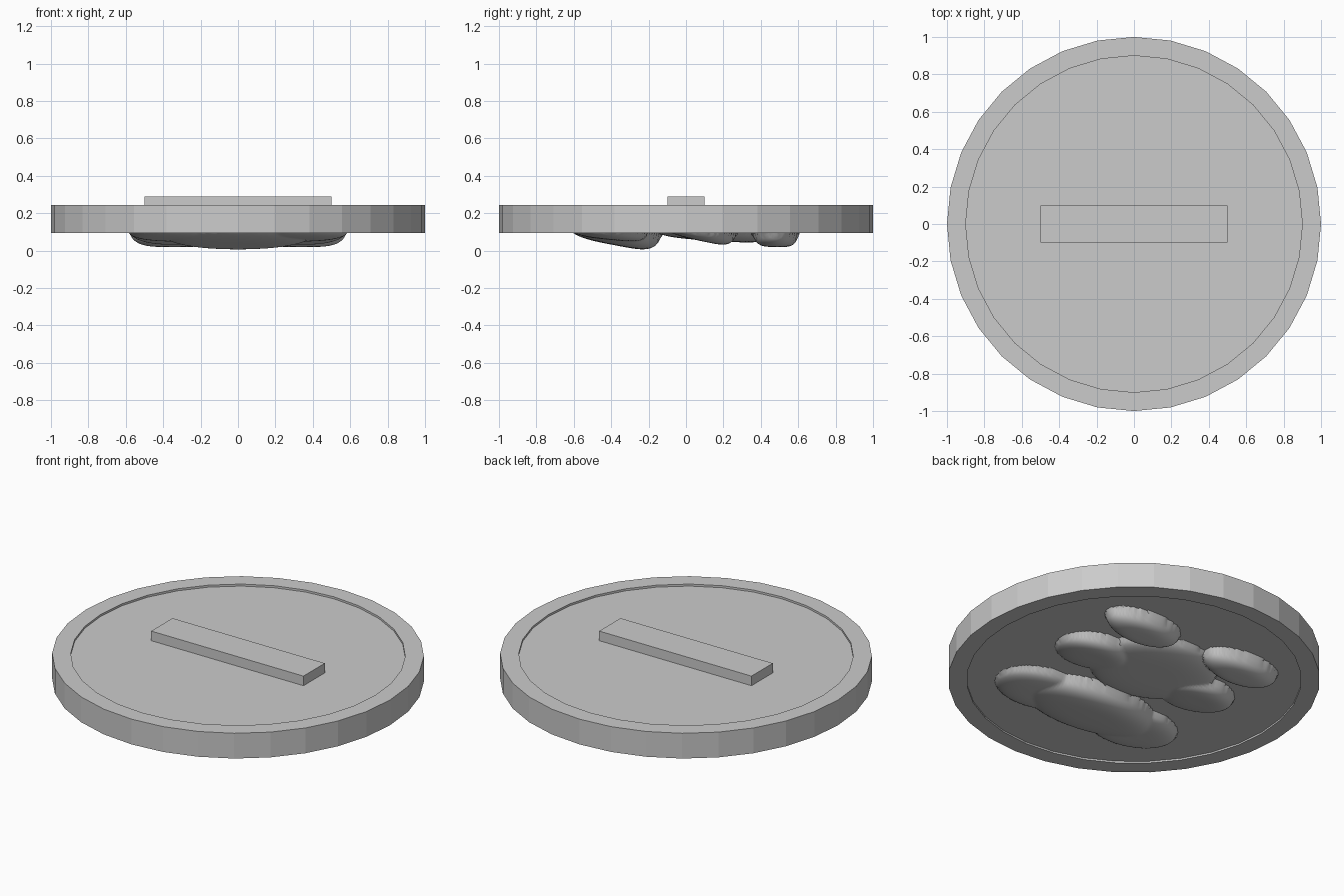
import bpy, bmesh, math

if "Cube" in bpy.data.objects:
    bpy.data.objects.remove(bpy.data.objects["Cube"])


def make_object(name, bm):
    bmesh.ops.recalc_face_normals(bm, faces=bm.faces)
    mesh = bpy.data.meshes.new(name)
    bm.to_mesh(mesh)
    bm.free()
    obj = bpy.data.objects.new(name, mesh)
    bpy.context.collection.objects.link(obj)
    return obj


# Round disc with a raised rim on both sides (profile: radius, z)
SIDES = 32
profile = [(0.9, 0.105), (0.9, 0.095), (1.0, 0.095),
           (1.0, 0.245), (0.9, 0.245), (0.9, 0.233)]
bm = bmesh.new()
rings = []
for r, z in profile:
    rings.append([bm.verts.new((r * math.cos(i * math.tau / SIDES),
                                r * math.sin(i * math.tau / SIDES), z))
                  for i in range(SIDES)])
for a, b in zip(rings, rings[1:]):
    for i in range(SIDES):
        j = (i + 1) % SIDES
        bm.faces.new((a[i], a[j], b[j], b[i]))
bm.faces.new(rings[0])
bm.faces.new(rings[-1])
make_object("disc", bm)

# Flat grip bar on top
bm = bmesh.new()
bmesh.ops.create_cube(bm, size=1)
bmesh.ops.scale(bm, vec=(1.0, 0.2, 0.06), verts=bm.verts)
bmesh.ops.translate(bm, vec=(0, 0, 0.26), verts=bm.verts)
make_object("grip_bar", bm)

# Lobes of the underside relief, mirrored in x:
# centre x, centre y, radius x, radius y, depth at -y edge, depth at +y edge
LOBES = [
    (0.34, 0.48, 0.24, 0.125, 0.085, 0.09),
    (0.36, 0.09, 0.22, 0.18, 0.02, 0.095),
    (0.32, -0.40, 0.27, 0.20, 0.03, 0.07),
    (0.00, -0.37, 0.42, 0.24, 0.035, 0.125),
    (0.00, 0.16, 0.36, 0.32, 0.035, 0.075),
]


def depth(x, y):
    best = 0
    for cx, cy, rx, ry, d0, d1 in LOBES:
        e = ((abs(x) - cx) / rx) ** 2 + ((y - cy) / ry) ** 2
        if e < 1:
            t = (y - cy + ry) / (2 * ry)
            best = max(best, (d0 + (d1 - d0) * t) * math.sqrt(1 - e * e))
    return best


# Sculpted relief as a height field hanging below the disc
STEP, N = 0.0125, 50
bm = bmesh.new()
grid = {}
for i in range(-N, N + 1):
    for j in range(-N, N + 1):
        x, y = i * STEP, j * STEP
        grid[i, j] = bm.verts.new((x, y, max(0.0, 0.107 - depth(x, y))))
for i in range(-N, N):
    for j in range(-N, N):
        quad = [grid[i, j], grid[i, j + 1], grid[i + 1, j + 1], grid[i + 1, j]]
        if any(v.co.z < 0.1069 for v in quad):
            bm.faces.new(quad)
bmesh.ops.delete(bm, geom=[v for v in bm.verts if not v.link_faces], context='VERTS')
relief = make_object("underside_relief", bm)
bpy.context.view_layer.objects.active = relief
relief.select_set(True)
bpy.ops.object.shade_smooth_by_angle(angle=math.radians(30))
